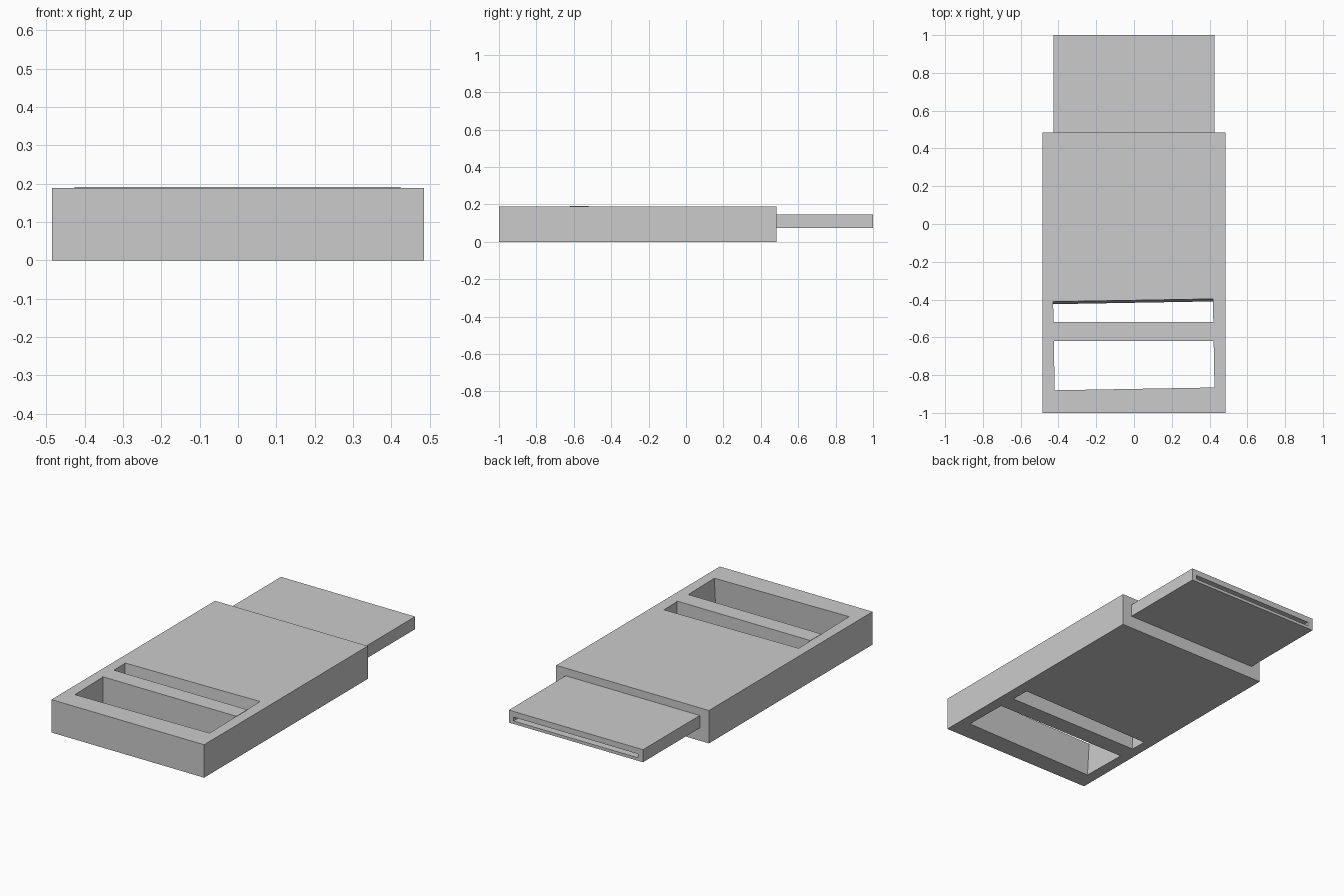
import bpy
from math import radians
from mathutils import Matrix, Vector

if "Cube" in bpy.data.objects:
    bpy.data.objects.remove(bpy.data.objects["Cube"])


def box(name, lo, hi, rot=(0, 0, 0)):
    """Box from two opposite corners, optionally turned about its centre."""
    lo, hi = Vector(lo), Vector(hi)
    bpy.ops.mesh.primitive_cube_add(size=1)
    obj = bpy.context.object
    obj.name = obj.data.name = name
    obj.data.transform(Matrix.Diagonal((*(hi - lo), 1)))
    obj.location = (lo + hi) / 2
    obj.rotation_euler = rot
    return obj


def cut(target, cutter):
    """Subtract the cutter from the target and discard it."""
    cutter.hide_render = True
    mod = target.modifiers.new("opening", 'BOOLEAN')
    mod.operation = 'DIFFERENCE'
    mod.solver = 'EXACT'
    mod.object = cutter
    bpy.context.view_layer.objects.active = target
    bpy.ops.object.modifier_apply(modifier=mod.name)
    bpy.data.objects.remove(cutter)


# Main case with a slightly skewed opening right through it
case = box("case", (-0.485, -1, 0), (0.485, 0.485, 0.189))
cut(case, box("opening_cutter", (-0.424, -0.879, -0.2), (0.422, -0.411, 0.39),
              (radians(-4), 0, radians(1))))

# Crossbar dividing the opening
box("crossbar", (-0.426, -0.62, 0), (0.424, -0.52, 0.191))

# Flat connector plate with a thin slot in its end
plate = box("connector_plate", (-0.427, 0.48, 0.073), (0.425, 1, 0.145))
cut(plate, box("slot_cutter", (-0.395, 0.53, 0.09), (0.395, 1.1, 0.112)))
